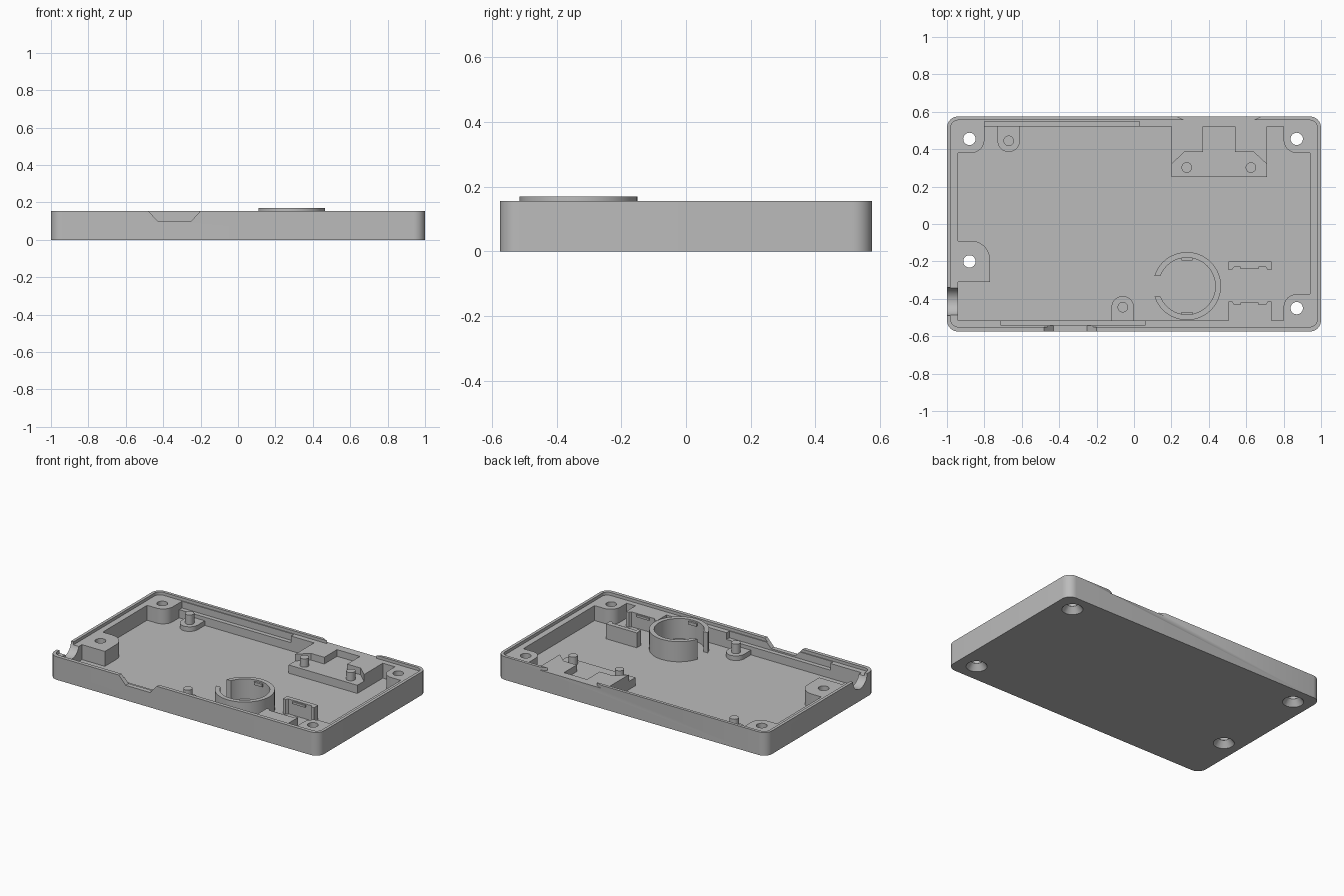
import bpy, bmesh, math
from mathutils import Matrix

cube = bpy.data.objects.get("Cube")
if cube:
    bpy.data.objects.remove(cube, do_unlink=True)

grey = bpy.data.materials.new("plain grey")
grey.use_nodes = True
grey.diffuse_color = (0.5, 0.5, 0.5, 1)
grey.node_tree.nodes["Principled BSDF"].inputs["Base Color"].default_value = (0.5, 0.5, 0.5, 1)

FLOOR, LEDGE, RIM = 0.035, 0.135, 0.155
SUNK = 0.02          # parts start slightly inside the floor
parts = []


def finish(name, bm, part):
    bmesh.ops.recalc_face_normals(bm, faces=bm.faces)
    mesh = bpy.data.meshes.new(name)
    bm.to_mesh(mesh)
    bm.free()
    mesh.materials.append(grey)
    obj = bpy.data.objects.new(name, mesh)
    bpy.context.collection.objects.link(obj)
    if part:
        parts.append(obj)
    return obj


def prism(name, points, z0, z1, part=True):
    bm = bmesh.new()
    face = bm.faces.new([bm.verts.new((x, y, z0)) for x, y in points])
    top = bmesh.ops.extrude_face_region(bm, geom=[face])["geom"]
    bmesh.ops.translate(bm, vec=(0, 0, z1 - z0),
                        verts=[v for v in top if isinstance(v, bmesh.types.BMVert)])
    return finish(name, bm, part)


def rod(name, x, y, z0, z1, r0, r1=None, part=True):
    bm = bmesh.new()
    bmesh.ops.create_cone(bm, cap_ends=True, segments=32, radius1=r0, radius2=r1 or r0,
                          depth=z1 - z0, matrix=Matrix.Translation((x, y, (z0 + z1) / 2)))
    return finish(name, bm, part)


def arc(cx, cy, r, a0, a1, n):
    steps = [math.radians(a0 + (a1 - a0) * i / n) for i in range(n + 1)]
    return [(cx + r * math.cos(a), cy + r * math.sin(a)) for a in steps]


def rect(x0, y0, x1, y1, radii=(0, 0, 0, 0)):
    """Rectangle outline; radii run from the low corner counter-clockwise."""
    pts = []
    corners = [(x0, y0, 1, 1), (x1, y0, -1, 1), (x1, y1, -1, -1), (x0, y1, 1, -1)]
    for i, ((x, y, sx, sy), r) in enumerate(zip(corners, radii)):
        pts += arc(x + sx * r, y + sy * r, r, 180 + 90 * i, 270 + 90 * i, 10) if r else [(x, y)]
    return pts


def cut(target, cutter):
    mod = target.modifiers.new("cut", "BOOLEAN")
    mod.operation, mod.solver, mod.object = "DIFFERENCE", "EXACT", cutter
    bpy.context.view_layer.objects.active = target
    bpy.ops.object.modifier_apply(modifier=mod.name)
    bpy.data.objects.remove(cutter, do_unlink=True)


# Tray: rounded block, stepped rim and cavity
tray = prism("tray", rect(-1, -0.575, 1, 0.575, (0.06,) * 4), 0, RIM)
cut(tray, prism("rim_step", rect(-0.98, -0.55, 0.98, 0.555, (0.04,) * 4), LEDGE, 0.2, False))
cut(tray, prism("cavity", rect(-0.94, -0.515, 0.94, 0.52), FLOOR, 0.21, False))

# Grooves in the long ledges
cut(tray, prism("back_groove", rect(-0.8, 0.51, 0.03, 0.549), 0.09, 0.22, False))
cut(tray, prism("front_groove", rect(-0.71, -0.544, 0.06, -0.505), 0.09, 0.22, False))

# Back rim gap, front notch and round cable opening
cut(tray, prism("back_gap", [(0.28, 0.55), (0.63, 0.55), (0.73, 0.6), (0.18, 0.6)],
                LEDGE, 0.2, False))
notch = prism("front_notch", [(-0.48, RIM), (-0.43, 0.1), (-0.25, 0.1), (-0.2, RIM),
                              (-0.2, 0.2), (-0.48, 0.2)], 0.54, 0.6, False)
notch.data.transform(Matrix.Rotation(math.pi / 2, 4, "X"))
cut(tray, notch)
cable = rod("cable_opening", 0, 0, -0.05, 0.05, 0.075, part=False)
cable.data.transform(Matrix.Translation((-0.97, -0.415, RIM)) @ Matrix.Rotation(math.pi / 2, 4, "Y"))
cut(tray, cable)

# Screw posts with through holes and countersinks
R = 0.07
posts = [
    ("back_right_post", rect(-0.94, 0.38, -0.8, 0.52, (0, R, 0, 0)), -0.88, 0.455),
    ("back_left_post", rect(0.8, 0.38, 0.94, 0.52, (R, 0, 0, 0)), 0.87, 0.455),
    ("front_left_post", rect(0.8, -0.515, 0.94, -0.375, (0, 0, 0, R)), 0.87, -0.45),
    ("side_post", rect(-0.94, -0.31, -0.77, -0.09, (0, 0, 0.1, 0)), -0.88, -0.2),
]
for name, outline, x, y in posts:
    post = prism(name, outline, SUNK, LEDGE)
    for target in (post, tray):
        cut(target, rod("screw_hole", x, y, -0.05, 0.2, 0.033, part=False))
        cut(target, rod("countersink", x, y, -0.01, 0.04, 0.072, 0.034, part=False))

# Locating bosses with pegs
prism("back_boss", rect(-0.73, 0.385, -0.61, 0.52, (0.06, 0.06, 0, 0)), SUNK, 0.066)
prism("front_boss", rect(-0.12, -0.515, 0, -0.385, (0, 0, 0.06, 0.06)), SUNK, 0.066)
rod("back_peg", -0.67, 0.445, 0.05, 0.13, 0.028)
rod("front_peg", -0.06, -0.445, 0.05, 0.13, 0.028)

# Connector platform: low deck, two raised shoulders, two pegs
prism("connector_deck", rect(0.2, 0.25, 0.71, 0.52), SUNK, 0.09)
shoulder = [(0.2, 0.32), (0.27, 0.385), (0.37, 0.385), (0.37, 0.52), (0.2, 0.52)]
prism("right_shoulder", shoulder, 0.08, LEDGE)
prism("left_shoulder", [(0.91 - x, y) for x, y in shoulder], 0.08, LEDGE)
for side, x in (("right", 0.282), ("left", 0.625)):
    rod(side + "_connector_peg", x, 0.302, 0.08, 0.145, 0.028)

# Open round holder with two retaining clips
cx, cy = 0.283, -0.332
prism("round_holder", arc(cx, cy, 0.182, -162.5, 162.5, 56) + arc(cx, cy, 0.152, 159, -159, 56),
      SUNK, 0.17)
for side, s in (("back", 1), ("front", -1)):
    y0, y1 = sorted((cy + s * 0.138, cy + s * 0.155))
    prism(side + "_holder_clip", rect(cx - 0.03, y0, cx + 0.03, y1), 0.14, 0.16)

# Switch bracket: free back wall and solid front block, each with end lips
x0, x1 = 0.505, 0.735
prism("bracket_wall", [(x0, -0.2), (x0, -0.245), (x0 + 0.02, -0.245), (x0 + 0.03, -0.23),
                       (x1 - 0.03, -0.23), (x1 - 0.02, -0.245), (x1, -0.245), (x1, -0.2)],
      SUNK, LEDGE)
prism("bracket_block", [(x0, -0.515), (x0, -0.415), (x0 + 0.02, -0.415), (x0 + 0.03, -0.43),
                        (x1 - 0.03, -0.43), (x1 - 0.02, -0.415), (x1, -0.415), (x1, -0.515)],
      SUNK, LEDGE)
prism("back_bracket_clip", rect(0.57, -0.24, 0.665, -0.228), 0.115, 0.13)
prism("front_bracket_clip", rect(0.57, -0.432, 0.665, -0.42), 0.115, 0.13)

# Smooth the round walls, keep the edges sharp
bpy.ops.object.select_all(action="DESELECT")
for obj in parts:
    obj.select_set(True)
bpy.context.view_layer.objects.active = tray
bpy.ops.object.shade_smooth_by_angle(angle=math.radians(30))
